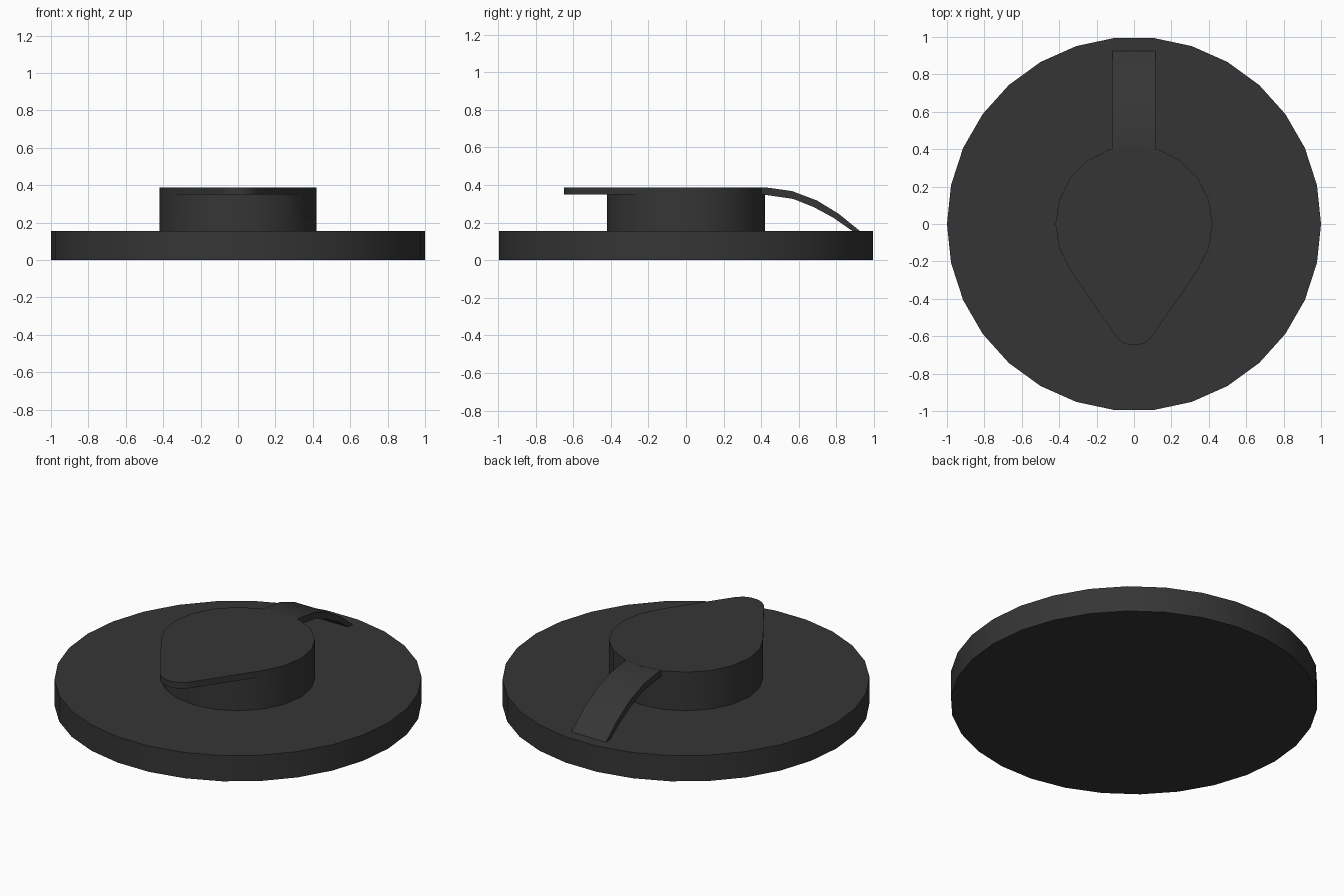
import bpy, bmesh, math

cube = bpy.data.objects.get("Cube")
if cube:
    bpy.data.objects.remove(cube, do_unlink=True)

BASE_TOP, LIP_LOW, TOP = 0.155, 0.35, 0.387

dark = bpy.data.materials.new("dark_grey")
dark.use_nodes = True
colour = (0.036, 0.036, 0.036, 1)
dark.diffuse_color = colour
dark.node_tree.nodes["Principled BSDF"].inputs["Base Color"].default_value = colour


def finish(bm, name):
    """Turn a bmesh into a smooth-by-angle object."""
    bmesh.ops.recalc_face_normals(bm, faces=bm.faces)
    mesh = bpy.data.meshes.new(name)
    bm.to_mesh(mesh)
    bm.free()
    mesh.materials.append(dark)
    obj = bpy.data.objects.new(name, mesh)
    bpy.context.collection.objects.link(obj)
    bpy.ops.object.select_all(action='DESELECT')
    obj.select_set(True)
    bpy.context.view_layer.objects.active = obj
    bpy.ops.object.shade_smooth_by_angle(angle=math.radians(30))
    return obj


def circle(radius, sides):
    return [(radius * math.cos(math.tau * i / sides),
             radius * math.sin(math.tau * i / sides)) for i in range(sides)]


def ring(bm, points, z):
    return [bm.verts.new((x, y, z)) for x, y in points]


def bridge(bm, low, high):
    """Wall between two closed rings of equal length."""
    for i in range(len(low)):
        j = (i + 1) % len(low)
        bm.faces.new((low[i], low[j], high[j], high[i]))


# Round base disc
bm = bmesh.new()
outline = circle(1, 30)
low, high = ring(bm, outline, 0), ring(bm, outline, BASE_TOP)
bm.faces.new(low)
bm.faces.new(high)
bridge(bm, low, high)
finish(bm, "base_disc")

# Hub whose top layer reaches forward as a pointed thumb lip
bm = bmesh.new()
SIDES, RIGHT, LEFT = 20, 18, 12
hub = circle(0.42, SIDES)
foot, mid = ring(bm, hub, BASE_TOP), ring(bm, hub, LIP_LOW)
bm.faces.new(foot)
bridge(bm, foot, mid)
half = [(0.115, -0.575), (0.09, -0.61), (0.06, -0.635), (0.022, -0.648)]
tip = [(-x, y) for x, y in half] + [(x, y) for x, y in reversed(half)]
tip_low = ring(bm, tip, LIP_LOW)
back = [i % SIDES for i in range(RIGHT, SIDES + LEFT + 1)]
lip_low = [mid[i] for i in back] + tip_low
lip_high = [bm.verts.new((v.co.x, v.co.y, TOP)) for v in lip_low]
bridge(bm, lip_low, lip_high)
bm.faces.new(lip_high)
bm.faces.new(tip_low + [mid[i] for i in range(RIGHT, LEFT - 1, -1)])
finish(bm, "hub_with_lip")

# Curved strap running from the hub down to the base at the back
bm = bmesh.new()
upper = [(0.40, TOP), (0.44, 0.385), (0.565, 0.367), (0.695, 0.318),
         (0.81, 0.248), (0.925, BASE_TOP)]
lower = [(0.40, LIP_LOW), (0.44, 0.345), (0.57, 0.326), (0.68, 0.282),
         (0.785, 0.225), (0.885, BASE_TOP)]
rows = []
for x in (-0.115, 0.115):
    rows.append([[bm.verts.new((x, y, z)) for y, z in line] for line in (upper, lower)])
for up, down in rows:
    for i in range(len(up) - 1):
        bm.faces.new((up[i], up[i + 1], down[i + 1], down[i]))
for k in range(2):
    a, b = rows[0][k], rows[1][k]
    for i in range(len(a) - 1):
        bm.faces.new((a[i], a[i + 1], b[i + 1], b[i]))
for i in (0, -1):
    bm.faces.new((rows[0][0][i], rows[0][1][i], rows[1][1][i], rows[1][0][i]))
finish(bm, "rear_strap")
